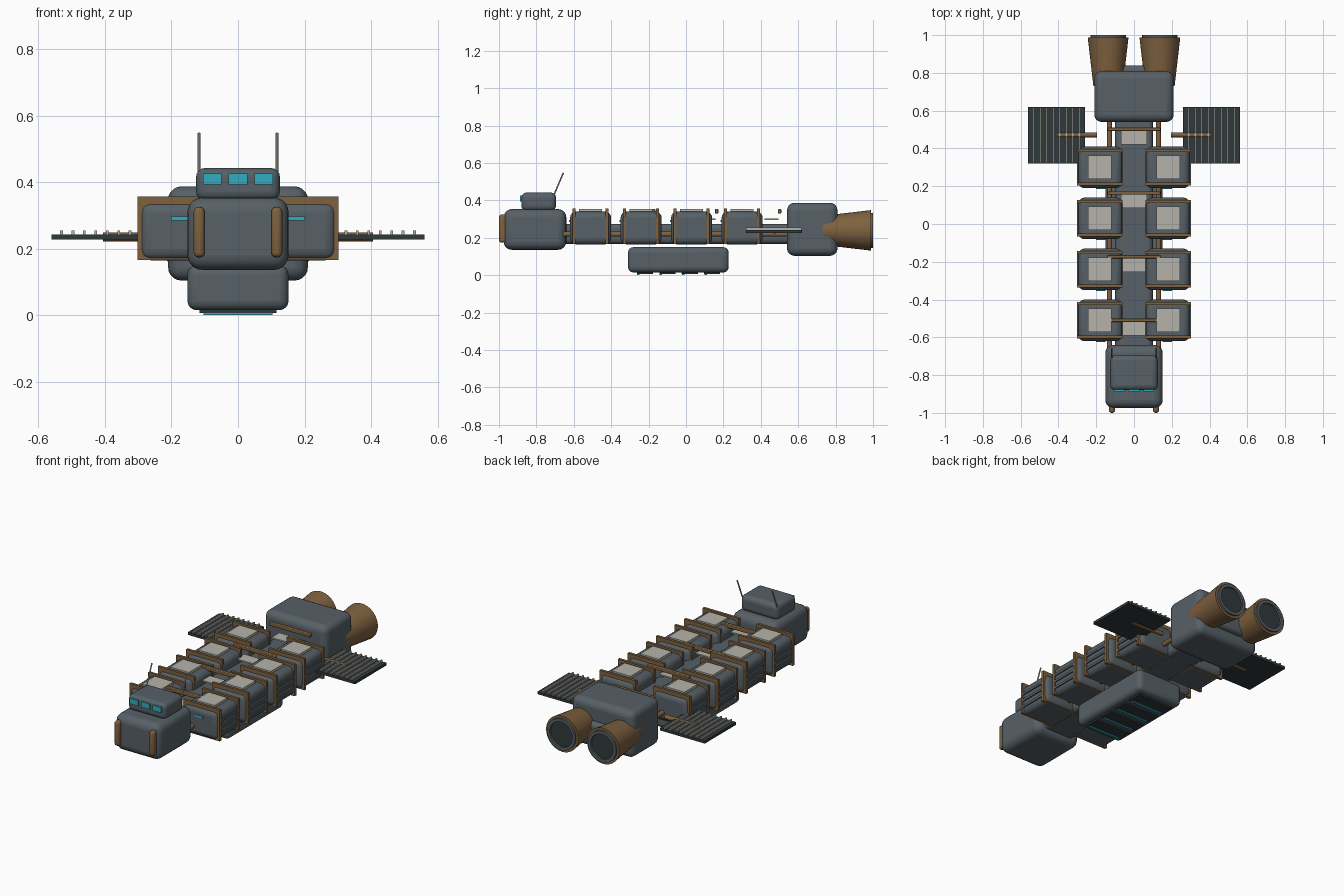
import bpy
from math import radians
from mathutils import Vector

if "Cube" in bpy.data.objects:
    bpy.data.objects.remove(bpy.data.objects["Cube"])


def material(name, rgb):
    m = bpy.data.materials.new(name)
    m.diffuse_color = (*rgb, 1)
    m.use_nodes = True
    m.node_tree.nodes["Principled BSDF"].inputs["Base Color"].default_value = m.diffuse_color
    return m


HULL = material("hull_grey", (0.095, 0.118, 0.135))
BROWN = material("bronze", (0.21, 0.12, 0.05))
CYAN = material("cyan_glow", (0.03, 0.42, 0.52))
LIGHT = material("pale_panel", (0.46, 0.45, 0.40))
DARK = material("dark_panel", (0.03, 0.04, 0.043))


def finish(ob, name, mat):
    ob.name = name
    ob.data.materials.append(mat)
    return ob


def box(name, x, y, z, mat, bevel=0.0, segments=4):
    """Box from (min, max) ranges, optionally with rounded edges."""
    lo, hi = Vector((x[0], y[0], z[0])), Vector((x[1], y[1], z[1]))
    bpy.ops.mesh.primitive_cube_add(size=1, location=(lo + hi) / 2)
    ob = finish(bpy.context.object, name, mat)
    ob.scale = hi - lo
    bpy.ops.object.transform_apply(location=False, rotation=False, scale=True)
    if bevel:
        b = ob.modifiers.new("bevel", 'BEVEL')
        b.width, b.segments = bevel, segments
        bpy.ops.object.shade_smooth_by_angle(angle=radians(40))
    return ob


def rod(name, a, b, r, mat, verts=12):
    """Cylinder between two points."""
    a, b = Vector(a), Vector(b)
    bpy.ops.mesh.primitive_cylinder_add(vertices=verts, radius=r, depth=(b - a).length, location=(a + b) / 2)
    ob = finish(bpy.context.object, name, mat)
    ob.rotation_euler = (b - a).to_track_quat('Z', 'Y').to_euler()
    bpy.ops.object.shade_smooth_by_angle(angle=radians(40))
    return ob


def lathe(name, profile, x, z, mat, n=40):
    """Revolve (radius, y) points around an axis along y."""
    verts, faces = [], []
    from mathutils import Matrix
    for k in range(n):
        rot = Matrix.Rotation(radians(360 * k / n), 3, 'Y')
        verts += [rot @ Vector((r, y, 0)) + Vector((x, 0, z)) for r, y in profile]
    m = len(profile)
    for k in range(n):
        p, q = k * m, (k + 1) % n * m
        faces += [(p + i, p + i + 1, q + i + 1, q + i) for i in range(m - 1)]
    faces.append([k * m + m - 1 for k in range(n)])
    me = bpy.data.meshes.new(name)
    me.from_pydata(verts, [], faces)
    ob = bpy.data.objects.new(name, me)
    bpy.context.collection.objects.link(ob)
    bpy.ops.object.select_all(action='DESELECT')
    bpy.context.view_layer.objects.active = ob
    ob.select_set(True)
    bpy.ops.object.mode_set(mode='EDIT')
    bpy.ops.mesh.select_all(action='SELECT')
    bpy.ops.mesh.normals_make_consistent(inside=False)
    bpy.ops.object.mode_set(mode='OBJECT')
    bpy.ops.object.shade_smooth_by_angle(angle=radians(35))
    return finish(ob, name, mat)


def span(c, half):
    return (c - half, c + half)


# Main bodies
box("spine", (-0.10, 0.10), (-0.68, 0.84), (0.168, 0.275), HULL, 0.025)
box("command_hull", (-0.152, 0.152), (-0.975, -0.64), (0.136, 0.354), HULL, 0.045, 5)
box("bridge", (-0.126, 0.126), (-0.88, -0.695), (0.345, 0.442), HULL, 0.027)
box("engine_block", (-0.21, 0.21), (0.54, 0.81), (0.104, 0.387), HULL, 0.04, 5)
box("belly_hold", (-0.152, 0.152), (-0.31, 0.228), (0.015, 0.15), HULL, 0.028)

# Bridge windows
for c in (-0.077, 0, 0.077):
    box("bridge_window", span(c, 0.028), (-0.887, -0.87), (0.393, 0.426), CYAN)

# Belly doors with glowing seams
for i in range(4):
    y = -0.22 + 0.12 * i
    box("belly_door", (-0.115, 0.115), span(y, 0.043), (0.006, 0.02), DARK)
    box("belly_light", (-0.104, 0.104), span(y - 0.035, 0.006), (0, 0.008), CYAN)

# Deck plates and cross bars above the spine
for i in range(4):
    y = -0.51 + 0.337 * i
    box("deck_plate", (-0.07, 0.07), (y - 0.08, y - 0.006), (0.296, 0.304), LIGHT)
    box("cross_bar", (-0.14, 0.14), span(y, 0.009), (0.33, 0.354), BROWN, 0.004, 2)

for s in (-1, 1):
    def sx(a, b):
        return tuple(sorted((s * a, s * b)))

    # Bow fenders, antennas and side rails
    box("bow_fender", sx(0.1, 0.133), (-1.0, -0.955), (0.174, 0.325), BROWN, 0.014, 3)
    rod("antenna", (s * 0.117, -0.71, 0.42), (s * 0.117, -0.656, 0.547), 0.004, LIGHT, 8)
    rod("side_rail", (s * 0.13, -0.68, 0.22), (s * 0.13, 0.56, 0.22), 0.014, BROWN)

    # Cargo pods
    for y in (-0.51, -0.24, 0.03, 0.30):
        box("cargo_pod", sx(0.062, 0.295), span(y, 0.11), (0.165, 0.34), HULL, 0.033)
        for e in (-0.088, 0.088):
            box("pod_frame", sx(0.06, 0.302), span(y + e, 0.008), (0.166, 0.356), BROWN)
        box("pod_lid", sx(0.118, 0.243), span(y, 0.062), (0.335, 0.355), LIGHT)
        box("pod_light", sx(0.152, 0.202), (y - 0.116, y - 0.1), (0.284, 0.296), CYAN)
        for z in (0.205, 0.245, 0.285):
            box("pod_rib", sx(0.285, 0.302), span(y, 0.08), span(z, 0.007), HULL)

    # Ribbed side panels on struts
    box("radiator_panel", sx(0.26, 0.56), (0.32, 0.62), (0.227, 0.243), DARK)
    for i in range(8):
        box("radiator_rib", span(s * (0.29 + 0.0343 * i), 0.004), (0.322, 0.618), (0.24, 0.254), LIGHT)
    rod("radiator_strut", (s * 0.195, 0.472, 0.235), (s * 0.405, 0.472, 0.235), 0.0135, BROWN)

    # Engine nozzles with rim ring and dark throat
    x, z = s * 0.137, 0.24
    lathe("nozzle", [(0.078, 0.73), (0.108, 0.988), (0.085, 0.988), (0.08, 0.975)], x, z, BROWN)
    lathe("nozzle_ring", [(0.094, 0.98), (0.094, 1.0), (0.076, 1.0), (0.074, 0.982)], x, z, HULL)
    rod("nozzle_throat", (x, 0.97, z), (x, 0.99, z), 0.077, DARK, 40)
